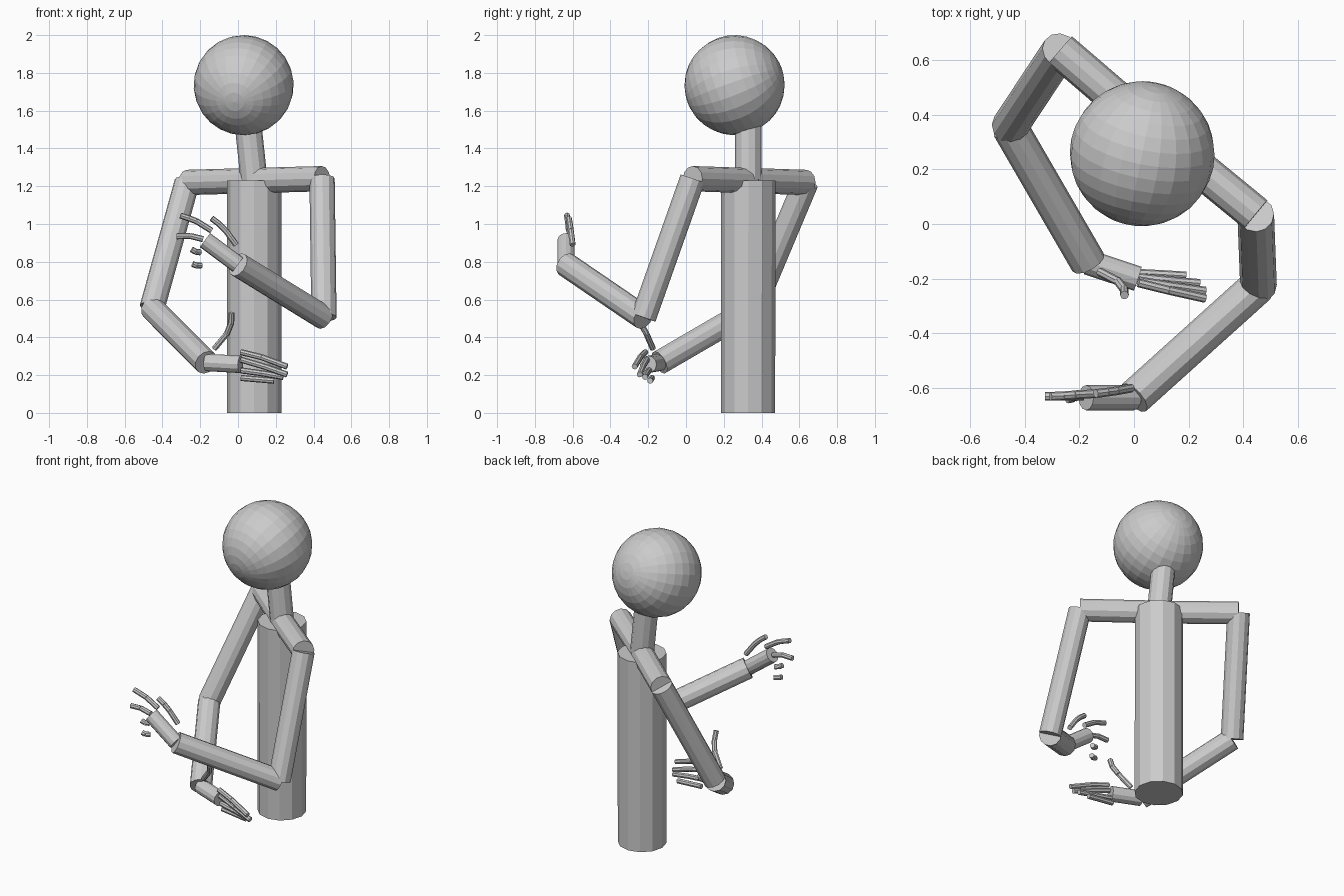
import bpy
from mathutils import Vector

grey = bpy.data.materials.new("light grey")
grey.diffuse_color = (0.6, 0.6, 0.6, 1)


def finish(name):
    ob = bpy.context.object
    ob.name = name
    ob.data.materials.append(grey)
    return ob


def rod(name, a, b, radius, sides=12):
    """Flat-sided cylinder running from point a to point b."""
    a, b = Vector(a), Vector(b)
    d = b - a
    bpy.ops.mesh.primitive_cylinder_add(vertices=sides, radius=radius, depth=d.length,
                                        location=(a + b) / 2)
    ob = finish(name)
    ob.rotation_euler = d.to_track_quat('Z', 'Y').to_euler()
    return ob


def digit(name, points, radius=0.016):
    """Finger made of one short rod per joint."""
    for i, (a, b) in enumerate(zip(points, points[1:])):
        rod(f"{name}_joint_{i + 1}", a, b, radius, 8)


# Torso, neck and head
chest = (0.085, 0.33, 1.23)
rod("torso", (0.085, 0.328, 0), chest, 0.144)
rod("neck", chest, (0.05, 0.33, 1.56), 0.071)
bpy.ops.mesh.primitive_uv_sphere_add(segments=24, ring_count=16, radius=0.265,
                                     location=(0.03, 0.257, 1.735))
head = finish("head")
head.rotation_euler = Vector((-0.05, -0.245, -0.09)).to_track_quat('Z', 'Y').to_euler()

# Arms: shoulder, elbow, wrist, knuckles
arms = {
    "left": [(0.445, 0.035, 1.24), (0.455, -0.225, 0.505),
             (0, -0.635, 0.785), (-0.175, -0.635, 0.915)],
    "right": [(-0.27, 0.635, 1.22), (-0.455, 0.355, 0.555),
              (-0.168, -0.14, 0.267), (0.013, -0.2, 0.257)],
}
for side, (shoulder, elbow, wrist, knuckles) in arms.items():
    rod(side + "_shoulder", chest, shoulder, 0.067)
    rod(side + "_upper_arm", shoulder, elbow, 0.067)
    rod(side + "_forearm", elbow, wrist, 0.066)
    rod(side + "_palm", wrist, knuckles, 0.046)

# Raised hand
digit("left_thumb", [(-0.01, -0.6, 0.89), (-0.065, -0.61, 0.965),
                     (-0.1, -0.615, 1.0), (-0.14, -0.62, 1.03)])
digit("left_index", [(-0.14, -0.62, 0.965), (-0.22, -0.625, 1.015),
                     (-0.26, -0.628, 1.03), (-0.305, -0.63, 1.045)])
digit("left_middle", [(-0.185, -0.63, 0.92), (-0.255, -0.63, 0.937), (-0.325, -0.63, 0.935)])
digit("left_ring", [(-0.2, -0.62, 0.85), (-0.225, -0.635, 0.853), (-0.245, -0.64, 0.865)])
digit("left_little", [(-0.195, -0.62, 0.78), (-0.22, -0.635, 0.78), (-0.24, -0.64, 0.788)])

# Lowered hand
digit("right_thumb", [(-0.125, -0.175, 0.34), (-0.058, -0.21, 0.42),
                      (-0.036, -0.24, 0.475), (-0.035, -0.26, 0.53)])
digit("right_index", [(0.015, -0.215, 0.322), (0.125, -0.242, 0.295), (0.26, -0.272, 0.245)])
digit("right_middle", [(0.015, -0.207, 0.282), (0.14, -0.228, 0.245), (0.26, -0.245, 0.203)])
digit("right_ring", [(0.015, -0.195, 0.225), (0.125, -0.207, 0.21), (0.24, -0.217, 0.19)])
digit("right_little", [(0.015, -0.18, 0.185), (0.11, -0.185, 0.177), (0.19, -0.19, 0.17)])
